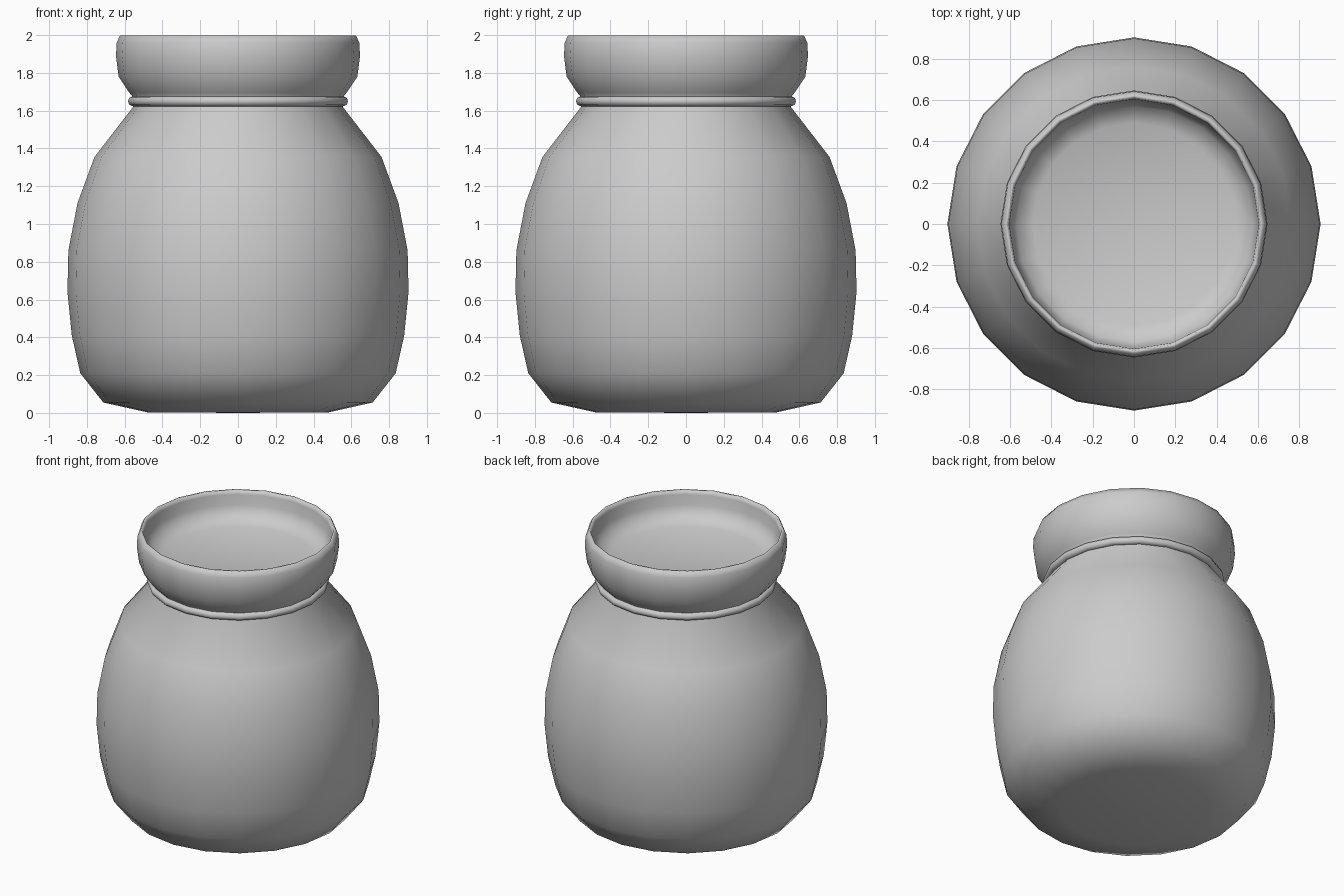
import bpy, math

if "Cube" in bpy.data.objects:
    bpy.data.objects.remove(bpy.data.objects["Cube"])

SIDES = 20


def lathe(name, profile, closed=False):
    """Spin an (r, z) profile round z; r = 0 ends become poles."""
    verts, faces, rings = [], [], []
    for r, z in profile:
        n = 1 if r == 0 else SIDES
        start = len(verts)
        for i in range(n):
            a = 2 * math.pi * i / SIDES
            verts.append((r * math.cos(a), r * math.sin(a), z))
        rings.append([start + (i if n > 1 else 0) for i in range(SIDES)])
    pairs = list(zip(rings, rings[1:]))
    if closed:
        pairs.append((rings[-1], rings[0]))
    for lo, hi in pairs:
        for i in range(SIDES):
            j = (i + 1) % SIDES
            faces.append(list(dict.fromkeys((lo[i], lo[j], hi[j], hi[i]))))
    mesh = bpy.data.meshes.new(name)
    mesh.from_pydata(verts, [], faces)
    mesh.shade_smooth()
    mesh.update()
    ob = bpy.data.objects.new(name, mesh)
    bpy.context.collection.objects.link(ob)
    return ob


# Pot: base, belly, neck, flared lip and the shallow floor inside the mouth
lathe("jar_body", [
    (0, 0), (0.48, 0.003), (0.713, 0.055), (0.835, 0.21), (0.88, 0.41),
    (0.903, 0.64), (0.898, 0.86), (0.85, 1.11), (0.76, 1.355), (0.555, 1.62),
    (0.555, 1.67), (0.575, 1.695), (0.632, 1.78), (0.646, 1.89), (0.642, 1.96),
    (0.625, 1.998), (0.612, 1.998), (0.604, 1.97), (0.598, 1.90),
    (0.57, 1.835), (0.49, 1.80), (0, 1.795),
])

# Cord around the neck
lathe("neck_ring", [
    (0.555 + 0.028 * math.cos(a), 1.65 + 0.027 * math.sin(a))
    for a in (2 * math.pi * k / 8 for k in range(8))
], closed=True)
